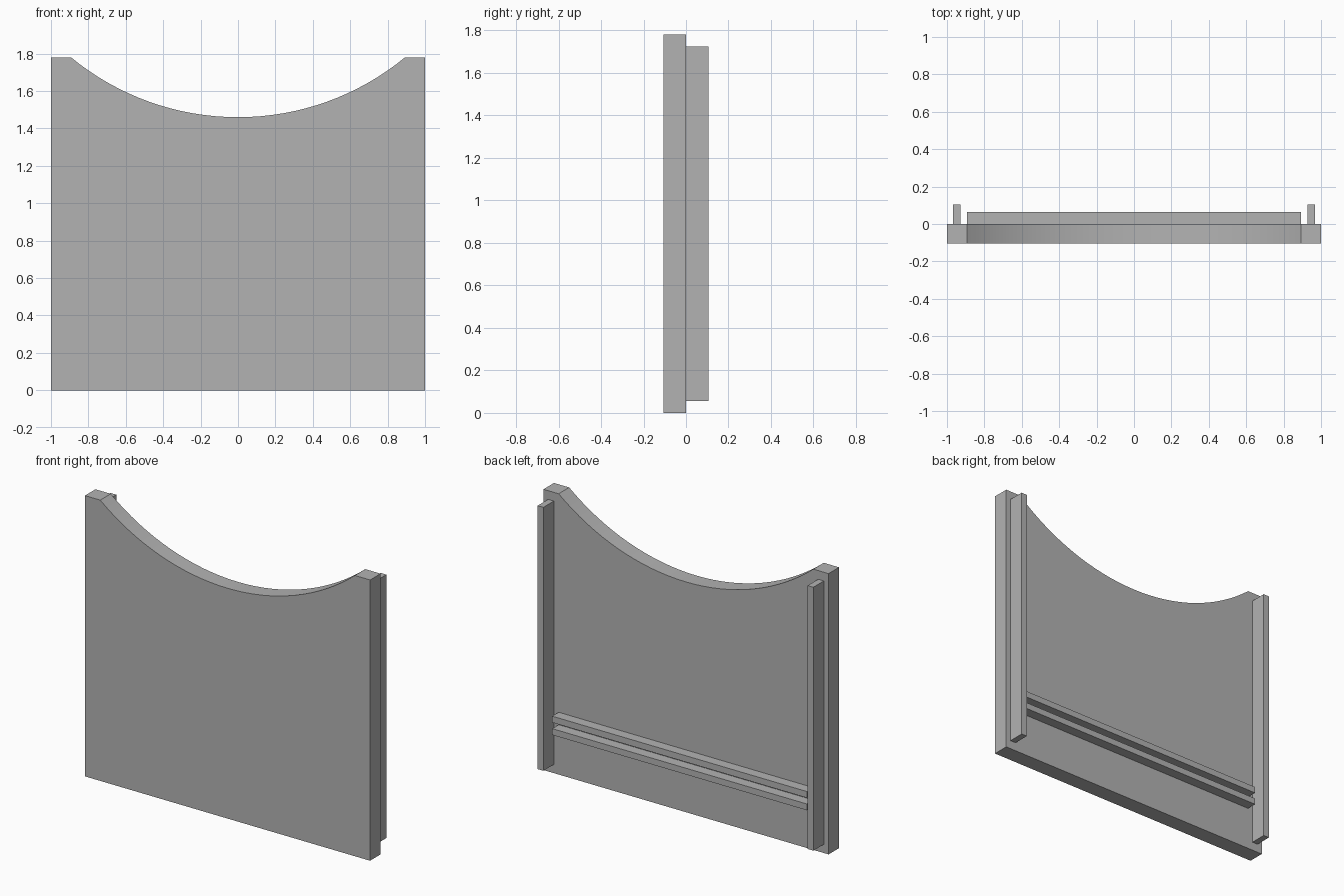
import bpy, bmesh, math

cube = bpy.data.objects.get("Cube")
if cube:
    bpy.data.objects.remove(cube, do_unlink=True)

GREY = (0.45, 0.45, 0.45, 1.0)
mat = bpy.data.materials.new("plain grey")
mat.use_nodes = True
mat.diffuse_color = GREY
mat.node_tree.nodes["Principled BSDF"].inputs["Base Color"].default_value = GREY


def extruded(name, outline, y0, y1):
    """Solid from an (x, z) outline, running from y0 to y1."""
    bm = bmesh.new()
    face = bm.faces.new([bm.verts.new((x, y0, z)) for x, z in outline])
    result = bmesh.ops.extrude_face_region(bm, geom=[face])
    moved = [g for g in result["geom"] if isinstance(g, bmesh.types.BMVert)]
    bmesh.ops.translate(bm, verts=moved, vec=(0, y1 - y0, 0))
    bmesh.ops.recalc_face_normals(bm, faces=bm.faces)
    mesh = bpy.data.meshes.new(name)
    bm.to_mesh(mesh)
    bm.free()
    mesh.materials.append(mat)
    obj = bpy.data.objects.new(name, mesh)
    bpy.context.collection.objects.link(obj)
    return obj


def box(name, x0, x1, y0, y1, z0, z1):
    return extruded(name, [(x0, z0), (x1, z0), (x1, z1), (x0, z1)], y0, y1)


# Panel with a circular scoop in its top edge
DEPTH, HEIGHT = 0.105, 1.78
half_chord, sag, steps = 0.893, 0.32, 32
radius = (half_chord ** 2 + sag ** 2) / (2 * sag)
centre_z = HEIGHT - sag + radius
half_angle = math.asin(half_chord / radius)
scoop = []
for i in range(steps + 1):
    a = half_angle * (1 - 2 * i / steps)
    scoop.append((radius * math.sin(a), centre_z - radius * math.cos(a)))
outline = [(-1, 0), (1, 0), (1, HEIGHT)] + scoop + [(-1, HEIGHT)]
panel = extruded("panel", outline, -DEPTH, 0)

# Upright rails on the back
for side, s in (("left", 1), ("right", -1)):
    box(side + "_rail", s * 0.927, s * 0.967, 0, DEPTH, 0.055, 1.725)

# Pair of horizontal battens forming a slot on the back
for name, z in (("lower_batten", 0.276), ("upper_batten", 0.355)):
    box(name, -half_chord, half_chord, 0, 0.065, z, z + 0.04)

# Smooth the scoop, keep the corners sharp
bpy.ops.object.select_all(action="DESELECT")
panel.select_set(True)
bpy.context.view_layer.objects.active = panel
bpy.ops.object.shade_smooth_by_angle(angle=math.radians(25))
